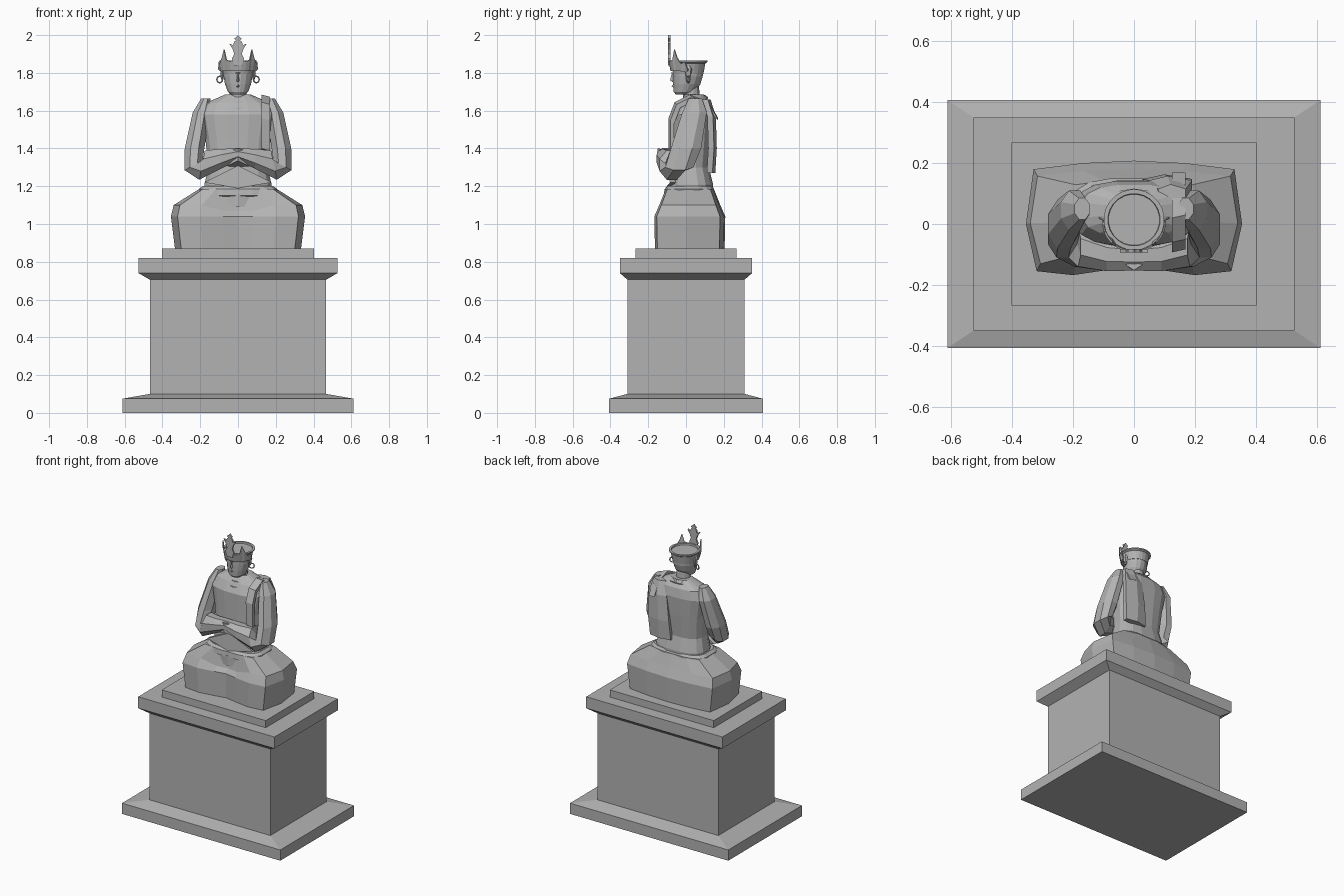
import bpy, bmesh
from math import sin, cos, pi, radians
from mathutils import Vector

cube = bpy.data.objects.get("Cube")
if cube:
    bpy.data.objects.remove(cube)

stone = bpy.data.materials.new("grey_stone")
stone.use_nodes = True
GREY = (0.45, 0.45, 0.45, 1)
stone.diffuse_color = GREY
stone.node_tree.nodes["Principled BSDF"].inputs["Base Color"].default_value = GREY


def finish(name, bm):
    bmesh.ops.recalc_face_normals(bm, faces=bm.faces)
    me = bpy.data.meshes.new(name)
    bm.to_mesh(me)
    bm.free()
    ob = bpy.data.objects.new(name, me)
    bpy.context.collection.objects.link(ob)
    me.materials.append(stone)
    return ob


def loft(name, rings, capped=True):
    """Skin a list of equal-length point rings."""
    bm = bmesh.new()
    vs = [[bm.verts.new(p) for p in r] for r in rings]
    n = len(vs[0])
    for a, b in zip(vs, vs[1:]):
        for i in range(n):
            j = (i + 1) % n
            bm.faces.new((a[i], a[j], b[j], b[i]))
    if capped:
        bm.faces.new(vs[0])
        bm.faces.new(vs[-1])
    return finish(name, bm)


def oval(rx, ry, cy, z, n=12, p=1.0):
    """Horizontal ring; p below 1 makes it boxier."""
    def f(c):
        return abs(c) ** p * (1 if c > 0 else -1)
    return [(rx * f(cos(2 * pi * (i + .5) / n)),
             cy + ry * f(sin(2 * pi * (i + .5) / n)), z) for i in range(n)]


def box_rings(levels):
    return [[(sx * x, sy * y, z) for sx, sy in ((-1, -1), (1, -1), (1, 1), (-1, 1))]
            for x, y, z in levels]


def plate(name, pts, thick, axis):
    """Flat outline given thickness along an axis."""
    bm = bmesh.new()
    f = bm.faces.new([bm.verts.new(p) for p in pts])
    ext = bmesh.ops.extrude_face_region(bm, geom=[f])
    bmesh.ops.translate(bm, vec=Vector(axis) * thick,
                        verts=[v for v in ext["geom"] if isinstance(v, bmesh.types.BMVert)])
    return finish(name, bm)


def torus(name, loc, rot, major, minor, scale=(1, 1, 1), seg=16):
    bpy.ops.mesh.primitive_torus_add(location=loc, rotation=rot, major_radius=major,
                                     minor_radius=minor, major_segments=seg, minor_segments=6)
    ob = bpy.context.object
    ob.name = name
    ob.scale = scale
    ob.data.materials.append(stone)


# Pedestal
loft("pedestal_base", box_rings([(.612, .407, 0), (.612, .407, .075), (.47, .312, .1)]))
loft("pedestal_body", box_rings([(.467, .31, .1), (.467, .31, .705)]))
loft("pedestal_cap", box_rings([(.467, .31, .705), (.527, .35, .74), (.527, .35, .82)]))
loft("plinth", box_rings([(.402, .268, .82), (.402, .268, .87)]))

# Crossed legs under the robe, with a valley between the knees
half = [(0, -.135), (.08, -.15), (.2, -.168), (.32, -.155), (.355, 0),
        (.33, .18), (.17, .2), (0, .208)]
outline = half + [(-x, y) for x, y in half[-2:0:-1]]
loft("folded_legs", [[(x * sx, .02 + (y - .02) * sy, z - (.03 * drop if abs(x) < .1 and y < 0 else 0))
                      for x, y in outline]
                     for sx, sy, z, drop in ((.94, .98, .87, 0), (1, 1, 1.04, 0),
                                             (.96, .86, 1.1, 1), (.58, .68, 1.185, 0))])

# Torso, waist sash and front cloth
loft("torso", [oval(*r, n=16, p=.75) for r in (
    (.185, .12, .025, 1.14), (.18, .115, .03, 1.21), (.16, .1, .022, 1.3),
    (.175, .105, .03, 1.45), (.2, .108, .035, 1.58), (.175, .085, .045, 1.64),
    (.07, .05, .045, 1.685))])
loft("waist_sash", [oval(*r, n=16, p=.6) for r in (
    (.2, .12, .02, 1.14), (.213, .135, .015, 1.15), (.21, .133, .018, 1.185), (.19, .12, .02, 1.2))])
plate("front_cloth", [(-.18, -.085, 1.22), (0, -.11, 1.19), (.18, -.085, 1.22), (0, -.1, 1.31)],
      .03, (0, 1, 0))
loft("lap_cloth", [[(x * s, y, z) for x, y in ((-.1, -.1), (0, -.12), (.1, -.1), (.1, 0), (-.1, 0))]
                   for s, z in ((1.1, 1.09), (1, 1.16))])

# Wide sleeves meeting at the hands: centre, ring axis toward the outside, depth
sleeve = [((.17, .05, 1.665), (.025, 0, 0), .035),
          ((.195, .045, 1.59), (.045, 0, 0), .065),
          ((.23, .0, 1.4), (.052, 0, 0), .08),
          ((.235, -.035, 1.31), (.048, 0, -.025), .075),
          ((.19, -.075, 1.312), (.015, 0, -.078), .065),
          ((.09, -.1, 1.345), (0, 0, -.052), .055),
          ((0, -.105, 1.37), (0, 0, -.032), .048)]
for side, s in (("left", 1), ("right", -1)):
    rings = []
    for c, a, d in sleeve:
        ring = []
        for i in range(8):
            t = 2 * pi * (i + .5) / 8
            p = Vector(c) + Vector(a) * cos(t) * 1.08 + Vector((0, d, 0)) * sin(t) * 1.08
            ring.append((p.x * s, p.y, p.z))
        rings.append(ring)
    loft(side + "_sleeve", rings)

# Clasped hands
loft("hands", [[(x, y, z + zo * abs(x) * -1) for x, y in ((-w, -.12), (0, -.152), (w, -.12), (w, -.07), (-w, -.07))]
               for w, z, zo in ((.06, 1.335, .5), (.05, 1.4, .2))])

# Shawl over the left shoulder with a hanging back flap
strap = [(-.082, 1.4), (-.083, 1.56), (-.05, 1.645), (.03, 1.685), (.11, 1.655), (.15, 1.58)]
loft("shoulder_shawl", [[(x, y + dy, z + dz) for x, dy, dz in
                         ((.125, -.01, 0), (.17, 0, -.012), (.17, .02, -.03), (.125, .02, -.02))]
                        for y, z in strap])
loft("back_flap", [[(x0, y, z), (xm, y + .015, z), (x1, y, z), (x1, y - .03, z), (x0, y - .03, z)]
                   for x0, xm, x1, y, z in ((.08, .12, .17, .115, 1.66), (.05, .11, .19, .143, 1.57),
                                            (.03, .1, .19, .148, 1.4), (.02, .1, .18, .14, 1.27))])

# Collar folds
torus("collar", (0, .035, 1.655), (radians(14), 0, 0), .09, .012, (1.05, .75, 1))
torus("necklace", (0, .03, 1.64), (radians(20), 0, 0), .1, .008, (1.05, .85, 1))

# Neck, head and cap
loft("neck", [oval(.05, .045, .03, 1.65), oval(.045, .045, .025, 1.74)])
loft("head", [oval(*r, n=16) for r in (
    (.035, .035, -.02, 1.685), (.055, .058, -.008, 1.7), (.07, .073, .004, 1.74),
    (.078, .08, .01, 1.78), (.08, .082, .012, 1.83))])
loft("cap", [oval(*r, n=24) for r in (
    (.08, .081, .012, 1.795), (.09, .09, .013, 1.85), (.1, .1, .014, 1.857), (.1, .1, .014, 1.865),
    (.086, .086, .014, 1.865), (.084, .084, .014, 1.855))])

# Face
loft("nose", [[(-w, -.05, z), (0, y, z), (w, -.05, z)]
              for w, y, z in ((.016, -.072, 1.752), (.016, -.085, 1.76), (.007, -.074, 1.8))])
loft("lips", [[(-.022, -.05, z), (0, y, z), (.022, -.05, z)]
              for y, z in ((-.066, 1.722), (-.077, 1.73), (-.068, 1.738))])
loft("brow", [[(-.06, -.035, z), (0, y, z), (.06, -.035, z)]
              for y, z in ((-.074, 1.795), (-.08, 1.803))])

# Ears and earrings
for side, s in (("left", 1), ("right", -1)):
    loft(side + "_ear", [[(s * (.083 + .012 * k * cos(t)), .012 + .02 * k * sin(t), z)
                          for t in [pi * i / 4 for i in range(8)]]
                         for k, z in ((.5, 1.765), (.7, 1.785), (1, 1.82), (.5, 1.84))])
    torus(side + "_earring", (s * .097, .012, 1.765), (radians(90), 0, radians(25 * s)),
          .017, .004, seg=12)

# Crown band wrapped around the front of the cap
peaks = [(0, 1.89), (12, 1.865), (25, 1.862), (36, 1.87), (45, 1.925), (56, 1.88),
         (68, 1.85), (80, 1.86), (90, 1.82)]
band = [(-a, z) for a, z in peaks[:0:-1]] + peaks
bm = bmesh.new()
cols = [[bm.verts.new((r * sin(radians(a)), .012 - r * cos(radians(a)), z))
         for r, z in ((.088, 1.81), (.1, top))] for a, top in band]
for a, b in zip(cols, cols[1:]):
    bm.faces.new((a[0], b[0], b[1], a[1]))
crown = finish("crown_band", bm)
crown.modifiers.new("thickness", "SOLIDIFY").thickness = .006

# Tall central crown ornament
edge = [(.02, 1.84), (.032, 1.875), (.02, 1.9), (.028, 1.925), (.046, 1.955), (.026, 1.947),
        (.02, 1.965), (.01, 1.972), (.02, 1.982), (.008, 1.99)]
plate("crown_ornament", [(x, -.094, z) for x, z in edge] + [(0, -.094, 2.0)]
      + [(-x, -.094, z) for x, z in edge[::-1]], .012, (0, 1, 0))
